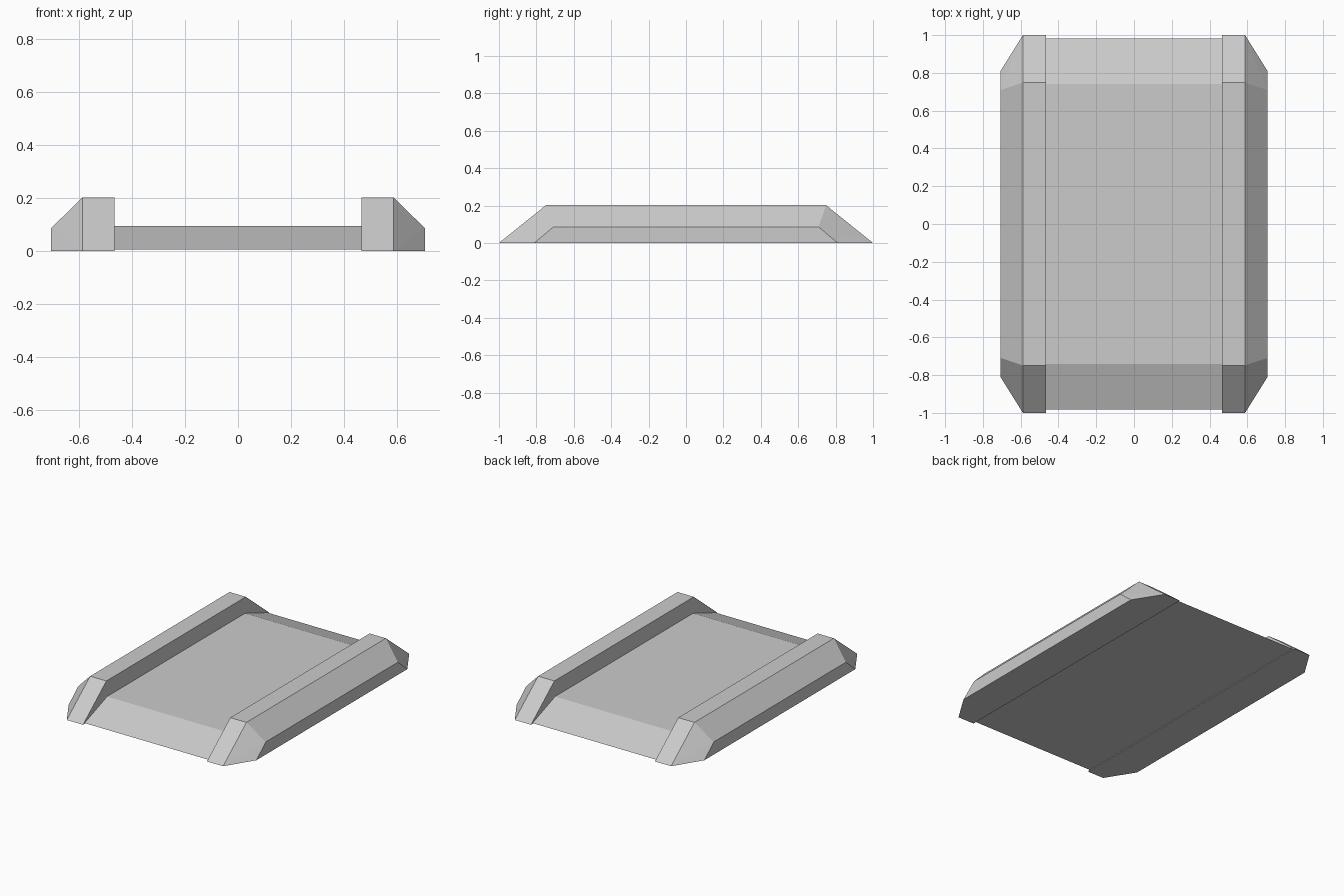
import bpy

if "Cube" in bpy.data.objects:
    bpy.data.objects.remove(bpy.data.objects["Cube"])


def tapered_prism(name, section):
    """Solid spanning -y..y; section is a loop of (x, z, half length)."""
    n = len(section)
    verts = [(x, s * h, z) for s in (-1, 1) for x, z, h in section]
    faces = [(i, i + n, (i + 1) % n + n, (i + 1) % n) for i in range(n)]
    # each end: sloped ramp plus angled corner
    for o, flip in ((0, False), (n, True)):
        quads = [(0, 1, 2, 3)] if n == 4 else [(0, 1, 4, 5), (1, 2, 3), (1, 3, 4)]
        for q in quads:
            f = tuple(i + o for i in q)
            faces.append(f[::-1] if flip else f)
    mesh = bpy.data.meshes.new(name)
    mesh.from_pydata(verts, [], faces)
    obj = bpy.data.objects.new(name, mesh)
    bpy.context.collection.objects.link(obj)
    return obj


# Low centre deck with ramped ends
tapered_prism("deck", [
    (-0.466, 0.005, 0.983), (0.466, 0.005, 0.983),
    (0.466, 0.093, 0.741), (-0.466, 0.093, 0.741)])

# Raised side rails: chamfered outside, ramped ends, cut corners
rail = tapered_prism("side_rail", [
    (0.466, 0.0, 1.0), (0.588, 0.0, 1.0),
    (0.706, 0.0, 0.811), (0.706, 0.086, 0.709),
    (0.588, 0.202, 0.749), (0.466, 0.202, 0.749)])
mirror = rail.modifiers.new("other_side", 'MIRROR')
mirror.use_mirror_merge = False
